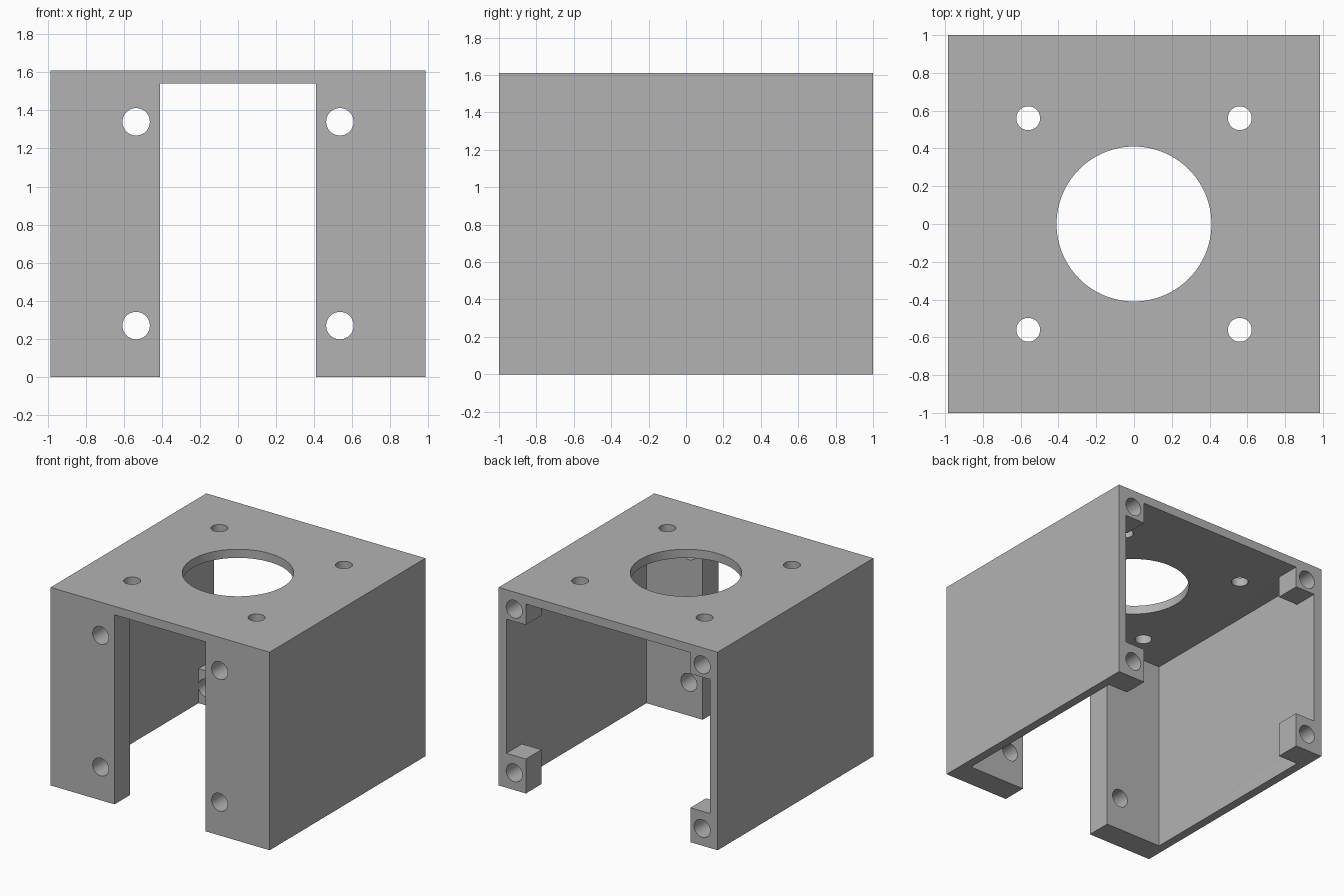
import bpy
import bmesh
import math

if "Cube" in bpy.data.objects:
    bpy.data.objects.remove(bpy.data.objects["Cube"], do_unlink=True)

HALF_W, HALF_D, HEIGHT = 0.985, 1.0, 1.61
WALL, ROOF_Z = 0.07, 1.54
THICK = 0.2            # depth of the front legs and rear screw blocks
DOOR = 0.41            # half width of the front opening
OVER = 0.1             # how far cutters reach past the surfaces

grey = bpy.data.materials.new("plain grey")
grey.use_nodes = True
colour = (0.45, 0.45, 0.45, 1)
grey.diffuse_color = colour
grey.node_tree.nodes["Principled BSDF"].inputs["Base Color"].default_value = colour


def extrude_y(name, profile, y0, y1):
    """Solid made by extruding an (x, z) outline from y0 to y1."""
    bm = bmesh.new()
    face = bm.faces.new([bm.verts.new((x, y0, z)) for x, z in profile])
    grown = bmesh.ops.extrude_face_region(bm, geom=[face])["geom"]
    moved = [v for v in grown if isinstance(v, bmesh.types.BMVert)]
    bmesh.ops.translate(bm, verts=moved, vec=(0, y1 - y0, 0))
    bmesh.ops.recalc_face_normals(bm, faces=bm.faces)
    mesh = bpy.data.meshes.new(name)
    bm.to_mesh(mesh)
    bm.free()
    obj = bpy.data.objects.new(name, mesh)
    bpy.context.collection.objects.link(obj)
    mesh.materials.append(grey)
    return obj


def rectangle(half_width, z0, z1):
    return [(-half_width, z0), (half_width, z0), (half_width, z1), (-half_width, z1)]


def cylinder(name, radius, location, along_y=False, sides=48):
    turn = (math.pi / 2, 0, 0) if along_y else (0, 0, 0)
    bpy.ops.mesh.primitive_cylinder_add(vertices=sides, radius=radius, depth=0.5,
                                        location=location, rotation=turn)
    obj = bpy.context.object
    obj.name = name
    obj.data.materials.append(grey)
    return obj


# Solid block that becomes the bracket
housing = extrude_y("motor_housing", rectangle(HALF_W, 0, HEIGHT), -HALF_D, HALF_D)

# Inner cavity, open below
inner = HALF_W - WALL
cutters = [extrude_y("cavity_cutter", rectangle(inner, -OVER, ROOF_Z),
                     -HALF_D + THICK, HALF_D - THICK)]

# Rear opening, which leaves a screw block in each corner
block_x, low_z, high_z = 0.74, 0.28, 1.37
right = [(block_x, -OVER), (block_x, low_z), (inner, low_z),
         (inner, high_z), (block_x, high_z), (block_x, ROOF_Z)]
outline = right + [(-x, z) for x, z in reversed(right)]
cutters.append(extrude_y("rear_cutter", outline, HALF_D - THICK - OVER, HALF_D + OVER))

# Front doorway between the two legs
cutters.append(extrude_y("doorway_cutter", rectangle(DOOR, -OVER, ROOF_Z),
                         -HALF_D - OVER, -HALF_D + THICK + OVER))

# Round opening and screw holes in the roof, front legs and rear blocks
cutters.append(cylinder("shaft_cutter", 0.41, (0, 0, HEIGHT), sides=96))
for side in (-1, 1):
    for y in (-0.56, 0.56):
        cutters.append(cylinder("roof_hole_cutter", 0.063, (side * 0.56, y, HEIGHT)))
    for z in (0.27, 1.34):
        cutters.append(cylinder("leg_hole_cutter", 0.072, (side * 0.535, -HALF_D, z), True))
    for z in (0.14, 1.47):
        cutters.append(cylinder("block_hole_cutter", 0.072, (side * 0.845, HALF_D, z), True))

# Cut everything, then remove the cutters
bpy.ops.object.select_all(action="DESELECT")
housing.select_set(True)
bpy.context.view_layer.objects.active = housing
for cutter in cutters:
    cutter.hide_render = True
    cut = housing.modifiers.new(cutter.name, "BOOLEAN")
    cut.operation = "DIFFERENCE"
    cut.solver = "EXACT"
    cut.object = cutter
    bpy.ops.object.modifier_apply(modifier=cut.name)
for cutter in cutters:
    bpy.data.objects.remove(cutter, do_unlink=True)

bpy.ops.object.shade_smooth_by_angle(angle=math.radians(30))
